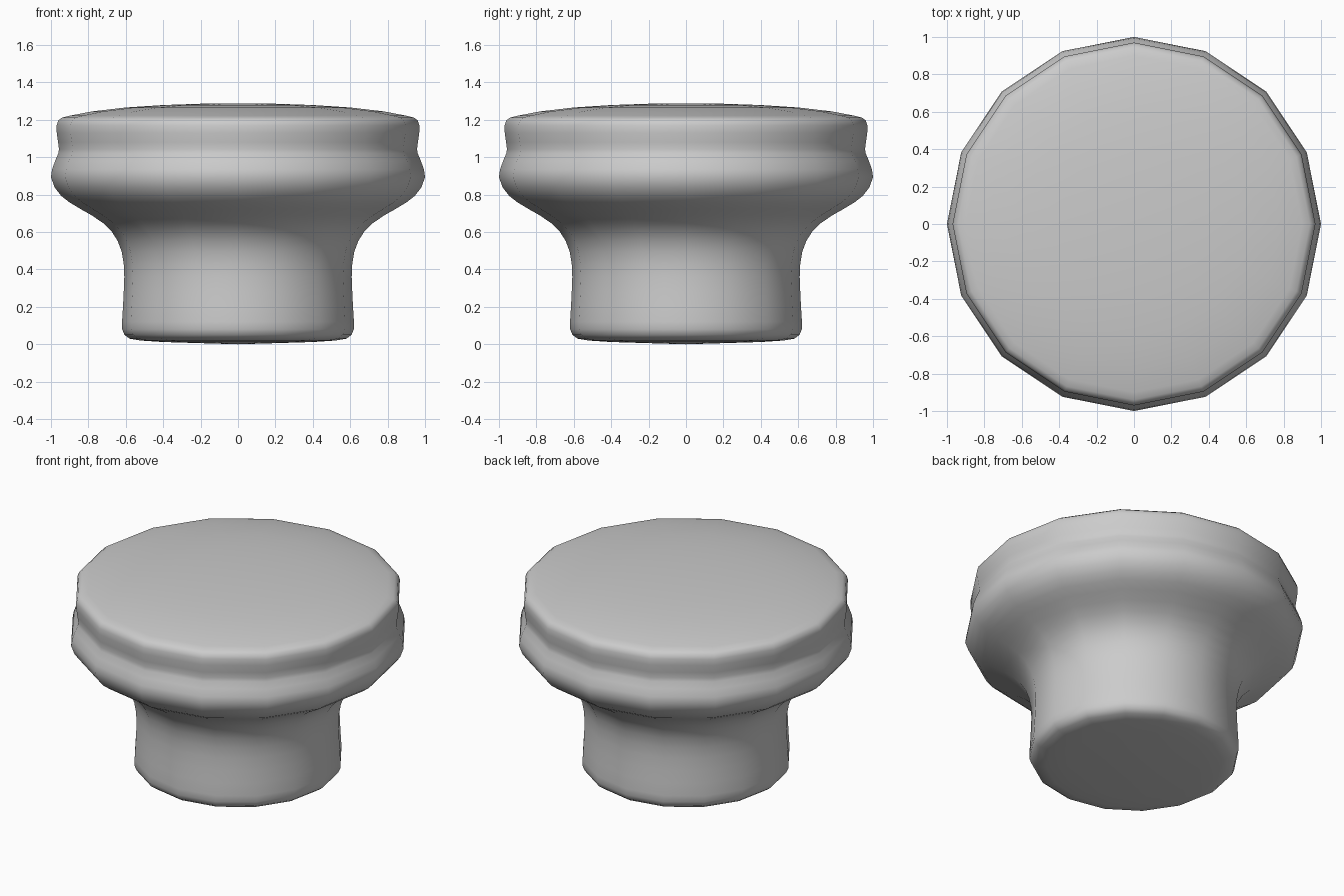
import bpy, bmesh
from math import cos, sin, pi

SIDES = 16

# Half profile of the knob (radius, height), from base centre to crown centre
profile = [
    (0.0, 0.0), (0.20, 0.006), (0.40, 0.012), (0.52, 0.02), (0.58, 0.03),
    (0.607, 0.05), (0.619, 0.08), (0.62, 0.12), (0.615, 0.2), (0.611, 0.28),
    (0.608, 0.36), (0.611, 0.43), (0.622, 0.495), (0.643, 0.552), (0.675, 0.602),
    (0.72, 0.647), (0.78, 0.688), (0.845, 0.725), (0.90, 0.758), (0.945, 0.793),
    (0.98, 0.838), (1.0, 0.893), (0.994, 0.935), (0.978, 0.98), (0.961, 1.02),
    (0.957, 1.043), (0.962, 1.08), (0.969, 1.13), (0.97, 1.17), (0.961, 1.197),
    (0.94, 1.212), (0.90, 1.222), (0.78, 1.245), (0.60, 1.266), (0.40, 1.279),
    (0.20, 1.286), (0.0, 1.288),
]

# Lathe the profile round the z axis
bm = bmesh.new()
rings = [[bm.verts.new((r * cos(2 * pi * i / SIDES), r * sin(2 * pi * i / SIDES), z))
          for i in range(SIDES)] if r else [bm.verts.new((0, 0, z))]
         for r, z in profile]
for low, high in zip(rings, rings[1:]):
    for i in range(SIDES):
        j = (i + 1) % SIDES
        if len(low) == 1:
            bm.faces.new((low[0], high[j], high[i]))
        elif len(high) == 1:
            bm.faces.new((low[i], low[j], high[0]))
        else:
            bm.faces.new((low[i], low[j], high[j], high[i]))
for face in bm.faces:
    face.smooth = True

mesh = bpy.data.meshes.new("knob")
bm.to_mesh(mesh)
bm.free()
knob = bpy.data.objects.new("knob", mesh)
bpy.context.collection.objects.link(knob)
